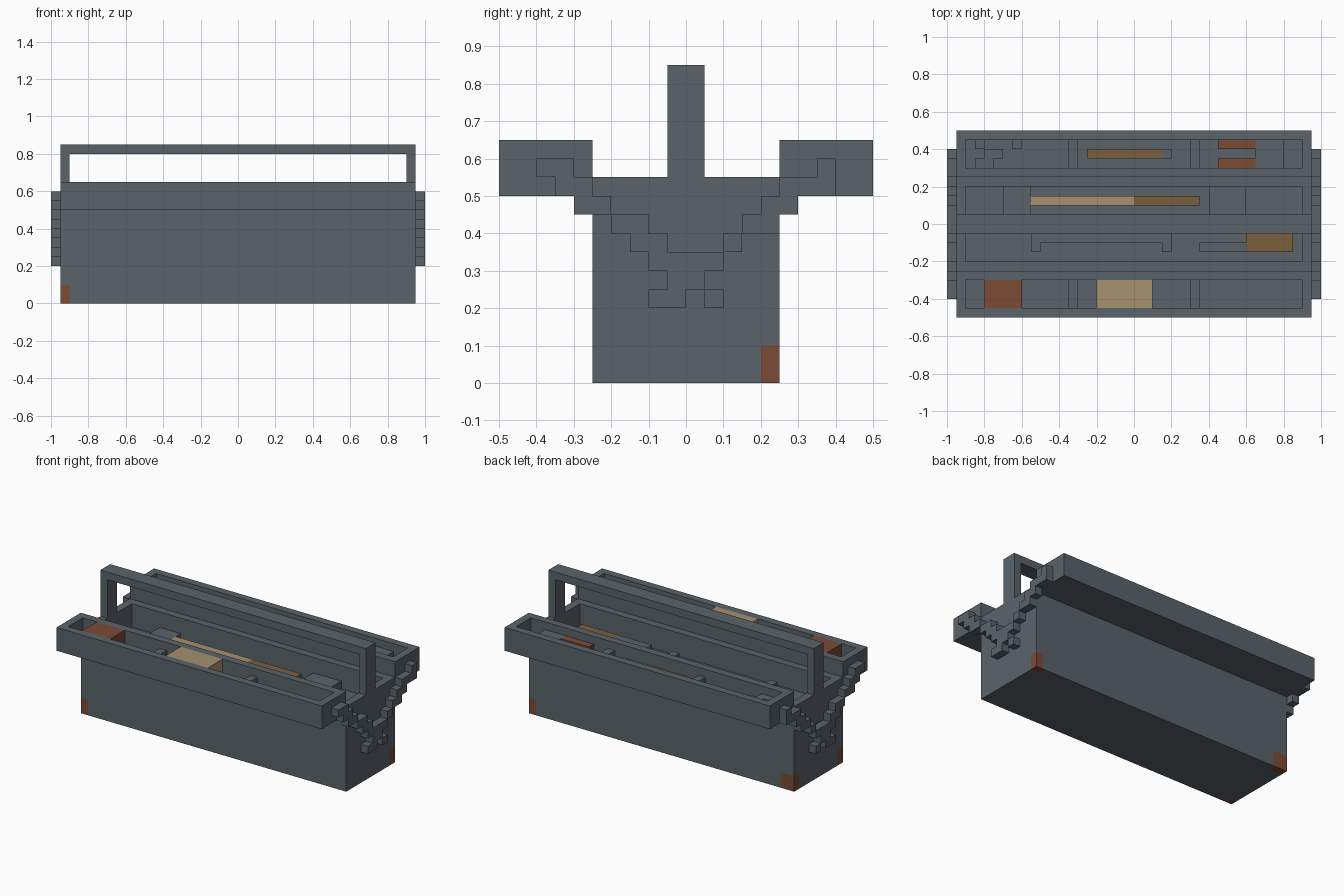
import bpy, bmesh
from mathutils import Vector

cube = bpy.data.objects.get("Cube")
if cube:
    bpy.data.objects.remove(cube, do_unlink=True)


def make_material(name, srgb):
    color = [(c / 255) ** 2.2 for c in srgb] + [1.0]
    mat = bpy.data.materials.new(name)
    mat.use_nodes = True
    mat.diffuse_color = color
    mat.node_tree.nodes["Principled BSDF"].inputs["Base Color"].default_value = color
    return mat


STEEL = make_material("steel grey", (90, 100, 107))
RUST = make_material("rust red", (122, 76, 56))
TAN = make_material("light wood", (164, 144, 110))
BROWN = make_material("dark wood", (122, 96, 64))


def finish(name, bm, *mats):
    mesh = bpy.data.meshes.new(name)
    bm.to_mesh(mesh)
    bm.free()
    for mat in mats:
        mesh.materials.append(mat)
    obj = bpy.data.objects.new(name, mesh)
    bpy.context.collection.objects.link(obj)
    return obj


def add_box(bm, xs, ys, zs):
    lo, hi = Vector((xs[0], ys[0], zs[0])), Vector((xs[1], ys[1], zs[1]))
    verts = bmesh.ops.create_cube(bm, size=1)["verts"]
    for v in verts:
        v.co = (lo + hi) / 2 + v.co * (hi - lo)


def box(name, mat, xs, ys, zs):
    bm = bmesh.new()
    add_box(bm, xs, ys, zs)
    return finish(name, bm, mat)


def open_box(xs, ys, zs, floor, wall=0.05):
    """Box hollowed from the top down to the floor height."""
    bm = bmesh.new()
    add_box(bm, xs, ys, zs)
    top = max(bm.faces, key=lambda f: f.calc_center_median().z)
    bmesh.ops.inset_region(bm, faces=[top], thickness=wall, use_even_offset=True)
    hole = bmesh.ops.extrude_face_region(bm, geom=[top])
    if top.is_valid:
        bmesh.ops.delete(bm, geom=[top], context="FACES_ONLY")
    for v in hole["geom"]:
        if isinstance(v, bmesh.types.BMVert):
            v.co.z = floor
    bmesh.ops.recalc_face_normals(bm, faces=bm.faces)
    return bm


# Main body, with rusted bottom corners cut into its faces
LONG = (-0.95, 0.95)
bm = open_box(LONG, (-0.25, 0.25), (0, 0.55), 0.4)
cuts = [((-0.9, 0, 0), (1, 0, 0)), ((-0.85, 0, 0), (1, 0, 0)), ((0.9, 0, 0), (1, 0, 0)),
        ((0, -0.2, 0), (0, 1, 0)), ((0, 0.2, 0), (0, 1, 0)), ((0, 0, 0.1), (0, 0, 1))]
for point, normal in cuts:
    bmesh.ops.bisect_plane(bm, geom=bm.verts[:] + bm.edges[:] + bm.faces[:],
                           plane_co=point, plane_no=normal)
for face in bm.faces:
    c = face.calc_center_median()
    back_right = c.x < -0.85 and c.y > 0.2
    front_right = c.x < -0.9 and c.y < -0.2
    back_left = c.x > 0.9 and c.y > 0.2
    if c.z < 0.1 and (back_right or front_right or back_left):
        face.material_index = 1
finish("toolbox_body", bm, STEEL, RUST)

# Side trays with their dividers
for side, ys, inner in (("front", (-0.5, -0.25), (-0.45, -0.3)),
                        ("back", (0.25, 0.5), (0.3, 0.45))):
    finish(side + "_tray", open_box(LONG, ys, (0.5, 0.65), 0.55), STEEL)
    for x in (-0.35, 0.3):
        box(side + "_tray_divider", STEEL, (x, x + 0.05), inner, (0.55, 0.6))

# Carrying handle
GRIP = (-0.05, 0.05)
box("handle_bar", STEEL, LONG, GRIP, (0.8, 0.85))
for x in (-0.95, 0.9):
    box("handle_post", STEEL, (x, x + 0.05), GRIP, (0.55, 0.8))

# Stepped scissor links on both ends: runs of (start, end) per row, in twentieths
link_rows = [
    [(-2, 0), (1, 2)], [(-1, 1)], [(-2, 2)], [(-3, -1), (2, 3)],
    [(-4, -2), (3, 5)], [(-6, -4), (4, 6)], [(-7, -5), (5, 8)], [(-8, -6), (7, 8)]]
for name, x in (("right_links", -1.0), ("left_links", 0.95)):
    bm = bmesh.new()
    for row, runs in enumerate(link_rows):
        z = 0.2 + row * 0.05
        for a, b in runs:
            add_box(bm, (x, x + 0.05), (a / 20, b / 20), (z, z + 0.05))
    finish(name, bm, STEEL)

# Blocks lying in the front tray
box("red_block", RUST, (-0.8, -0.6), (-0.45, -0.3), (0.55, 0.65))
box("wood_block", TAN, (-0.2, 0.1), (-0.45, -0.3), (0.55, 0.65))

# Tools lying in the body
LOW = (0.4, 0.45)
box("hammer_head", STEEL, (-0.7, -0.55), (0.05, 0.2), LOW)
box("hammer_handle", TAN, (-0.55, 0), (0.1, 0.15), LOW)
box("hammer_grip", BROWN, (0, 0.35), (0.1, 0.15), LOW)
box("steel_block", STEEL, (0.4, 0.6), (0.05, 0.2), LOW)
box("wrench_shaft", STEEL, (-0.5, 0.15), (-0.1, -0.05), LOW)
for x in (-0.55, 0.15):
    box("wrench_end", STEEL, (x, x + 0.05), (-0.15, 0), LOW)
box("screwdriver_shaft", STEEL, (0.35, 0.6), (-0.15, -0.1), LOW)
box("screwdriver_handle", BROWN, (0.6, 0.85), (-0.15, -0.05), LOW)

# Tools lying in the back tray
HIGH = (0.55, 0.6)
box("chisel_handle", BROWN, (-0.25, 0.15), (0.35, 0.4), HIGH)
box("chisel_tip", STEEL, (0.15, 0.2), (0.35, 0.4), HIGH)
box("pliers_head", STEEL, (0.65, 0.8), (0.3, 0.45), HIGH)
for y in (0.3, 0.4):
    box("pliers_handle", RUST, (0.45, 0.65), (y, y + 0.05), HIGH)
for x, width, y in ((-0.85, 0.05, 0.4), (-0.8, 0.1, 0.35), (-0.65, 0.05, 0.4), (-0.85, 0.1, 0.3)):
    box("loose_bolt", STEEL, (x, x + width), (y, y + 0.05), HIGH)
